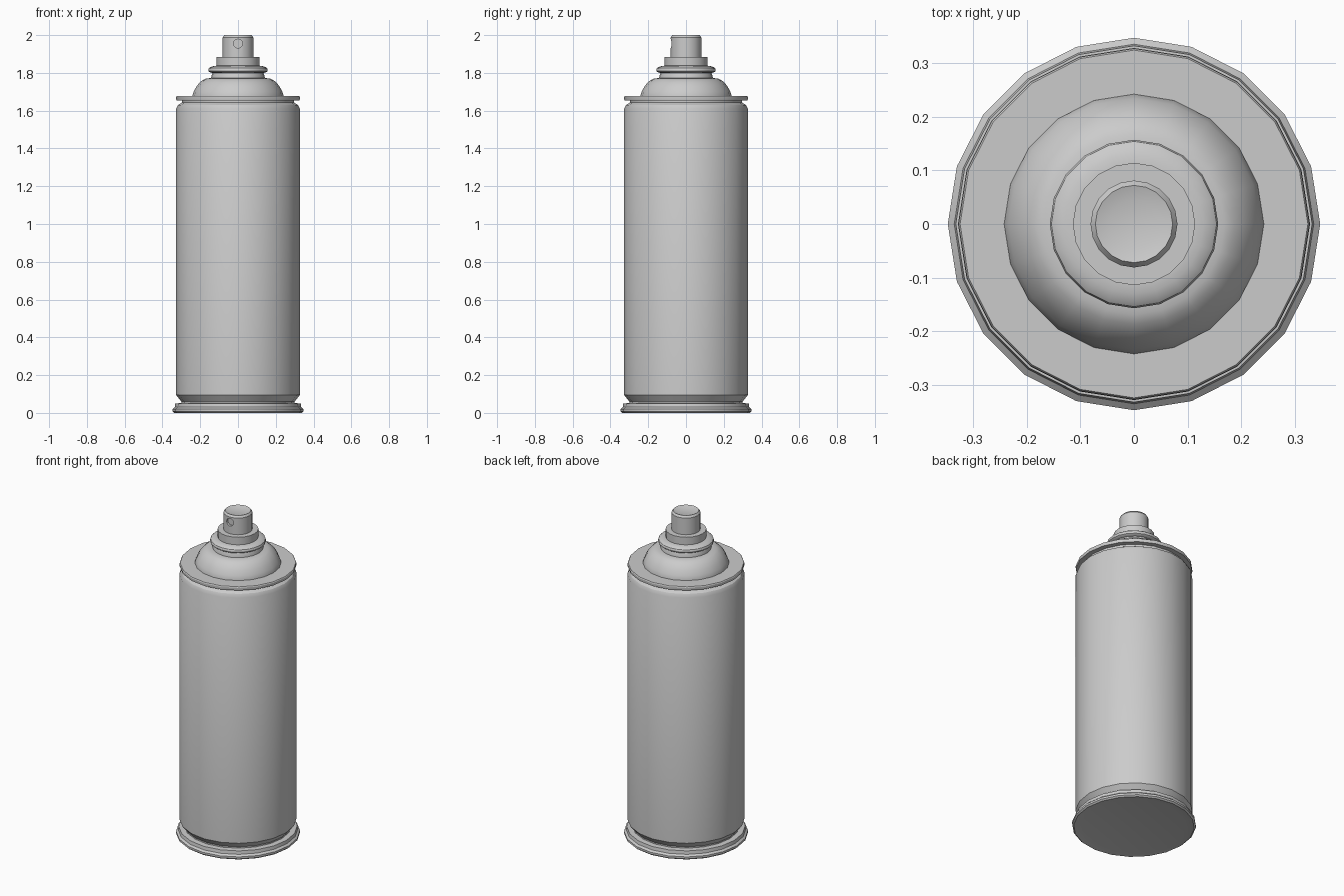
import bpy
import bmesh
import math

if "Cube" in bpy.data.objects:
    bpy.data.objects.remove(bpy.data.objects["Cube"])


def lathe(name, profile, sides=20):
    """Revolve (radius, z) points around z, closing both ends with flat caps."""
    bm = bmesh.new()
    rings = []
    for r, z in profile:
        rings.append([bm.verts.new((r * math.cos(math.tau * i / sides),
                                    r * math.sin(math.tau * i / sides), z))
                      for i in range(sides)])
    for a, b in zip(rings, rings[1:]):
        for i in range(sides):
            j = (i + 1) % sides
            bm.faces.new((a[i], a[j], b[j], b[i]))
    bm.faces.new(rings[0][::-1])
    bm.faces.new(rings[-1])
    bmesh.ops.recalc_face_normals(bm, faces=bm.faces)
    mesh = bpy.data.meshes.new(name)
    bm.to_mesh(mesh)
    bm.free()
    ob = bpy.data.objects.new(name, mesh)
    bpy.context.collection.objects.link(ob)
    return ob


def smooth(ob):
    bpy.ops.object.select_all(action='DESELECT')
    ob.select_set(True)
    bpy.context.view_layer.objects.active = ob
    bpy.ops.object.shade_smooth_by_angle(angle=math.radians(30))


# Can: bottom rim, groove, body, shoulder and top rim
can = lathe("can_body", [
    (0.295, 0.008), (0.338, 0.0), (0.347, 0.008), (0.347, 0.02),
    (0.335, 0.03), (0.332, 0.05), (0.30, 0.052), (0.30, 0.06),
    (0.328, 0.095), (0.328, 1.61), (0.318, 1.63), (0.296, 1.643),
    (0.296, 1.655), (0.326, 1.655), (0.327, 1.66), (0.327, 1.672),
    (0.324, 1.677), (0.242, 1.677)])

# Domed top with a flat crown
dome = lathe("dome", [
    (0.242, 1.67), (0.242, 1.68), (0.234, 1.702), (0.22, 1.728),
    (0.204, 1.748), (0.187, 1.762), (0.169, 1.771), (0.143, 1.772)])

# Valve cup: flared neck, rounded bead and collar
valve = lathe("valve_cup", [
    (0.143, 1.765), (0.141, 1.785), (0.135, 1.80), (0.147, 1.802),
    (0.155, 1.808), (0.157, 1.816), (0.154, 1.825), (0.146, 1.831),
    (0.13, 1.836), (0.115, 1.838)])
collar = lathe("collar", [(0.114, 1.83), (0.114, 1.885)])

# Spray button with a bevelled, slightly dished top
nozzle = lathe("spray_button", [
    (0.081, 1.88), (0.081, 1.988), (0.072, 2.0), (0.046, 1.992)])

# Spray hole in the front of the button
bpy.ops.mesh.primitive_cylinder_add(
    vertices=12, radius=0.024, depth=0.04,
    location=(0, -0.085, 1.955), rotation=(math.pi / 2, 0, 0))
cutter = bpy.context.object
cutter.name = "spray_hole_cutter"
cutter.hide_render = True
cutter.display_type = 'WIRE'

for part in (can, dome, valve, collar, nozzle):
    smooth(part)

hole = nozzle.modifiers.new("spray_hole", 'BOOLEAN')
hole.operation = 'DIFFERENCE'
hole.solver = 'EXACT'
hole.object = cutter
cutter.hide_set(True)
